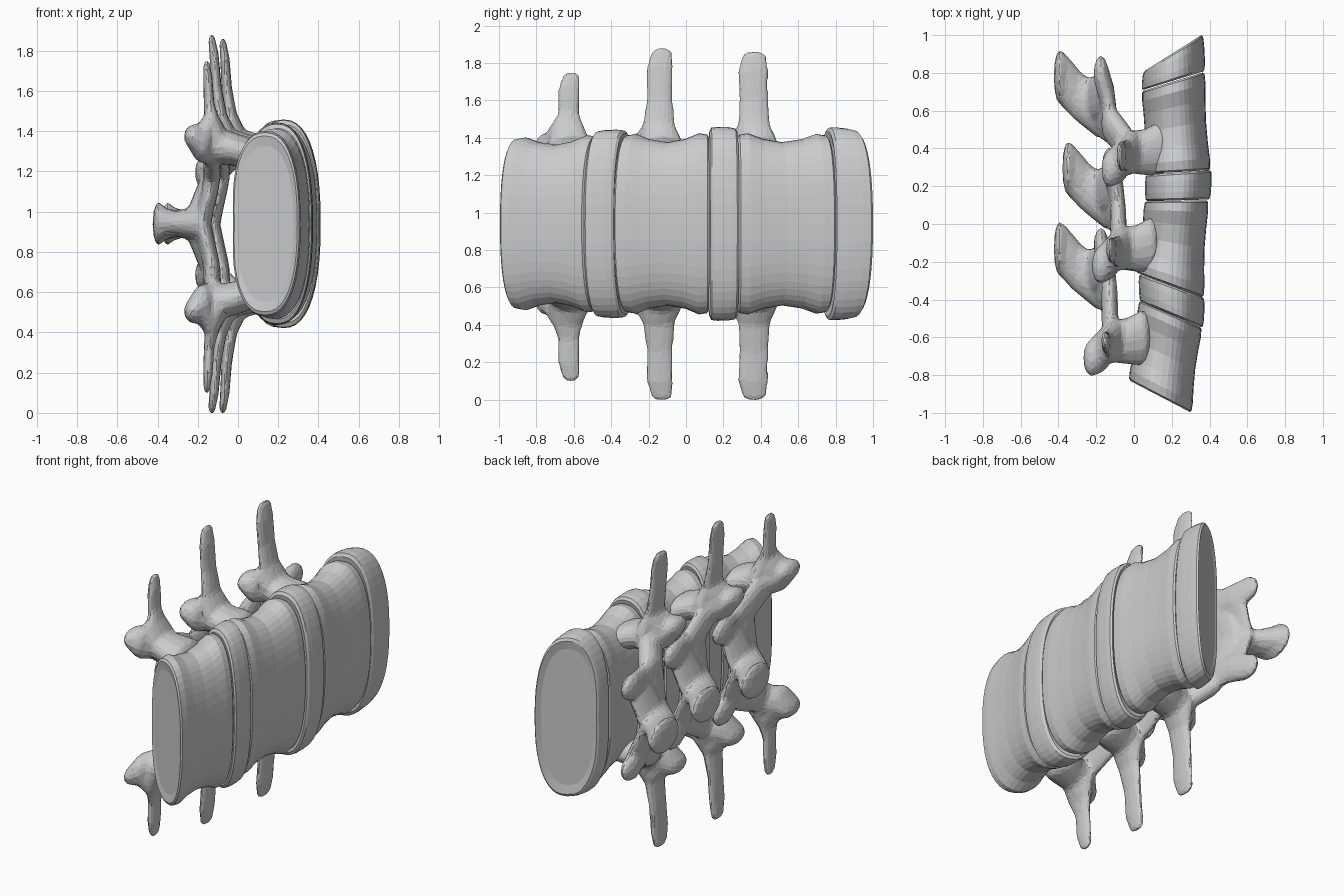
import bpy, bmesh, math
from mathutils import Vector

if "Cube" in bpy.data.objects:
    bpy.data.objects.remove(bpy.data.objects["Cube"])

MID = 0.94      # height of the symmetry plane
SIDES = 44


def finish(name, bm):
    bmesh.ops.recalc_face_normals(bm, faces=bm.faces)
    me = bpy.data.meshes.new(name)
    bm.to_mesh(me)
    bm.free()
    ob = bpy.data.objects.new(name, me)
    bpy.context.collection.objects.link(ob)
    return ob


def outline(t):
    """Kidney-shaped unit section: u = back to front, w = side to side."""
    c, s = math.cos(t), math.sin(t)
    u = math.copysign(abs(c) ** 0.84, c)
    w = math.copysign(abs(s) ** 0.84, s)
    if u < 0:
        u *= 1 - 0.07 * math.exp(-(w / 0.45) ** 2)
    return u, w


def drum(name, lower, upper, rows):
    """Loft between two tilted plates (back x, back y, front x, front y, half width).
    rows: (fraction along, scale depth, scale width)."""
    bm = bmesh.new()
    rings = []
    for f, sd, sw in rows:
        p = [a + (b - a) * f for a, b in zip(lower, upper)]
        back, front = Vector((p[0], p[1], 0)), Vector((p[2], p[3], 0))
        mid, half = (back + front) / 2, (front - back) / 2
        ring = []
        for i in range(SIDES):
            u, w = outline(math.tau * i / SIDES)
            q = mid + half * u * sd
            ring.append(bm.verts.new((q.x, q.y, MID + w * p[4] * sw)))
        rings.append(ring)
    for a, b in zip(rings, rings[1:]):
        for i in range(SIDES):
            j = (i + 1) % SIDES
            bm.faces.new((a[i], a[j], b[j], b[i]))
    bm.faces.new(rings[0])
    bm.faces.new(rings[-1])
    return finish(name, bm)


def blob_chain(bm, nodes, shift, sign):
    """Hull consecutive ellipsoids (x, y, z, rx, ry, rz) into a bony strut."""
    for pair in zip(nodes, nodes[1:]):
        verts = []
        for x, y, z, rx, ry, rz in pair:
            for i in range(7):
                ph = math.pi * i / 6
                for k in range(12 if 0 < i < 6 else 1):
                    th = math.tau * k / 12
                    verts.append(bm.verts.new((
                        x + shift[0] + rx * math.sin(ph) * math.cos(th),
                        y + shift[1] + ry * math.sin(ph) * math.sin(th),
                        MID + sign * (z + rz * math.cos(ph)))))
        bmesh.ops.convex_hull(bm, input=verts)
        loose = [v for v in verts if v.is_valid and not v.link_faces]
        bmesh.ops.delete(bm, geom=loose, context='VERTS')


# Vertebral bodies: flared rims, narrow waist, slightly dished ends
BODY = [(0.02, .82, .84), (0.0, .94, .95), (0.02, .99, .985), (0.12, 1.0, 1.0), (0.28, .97, .94),
        (0.5, .95, .905), (0.72, .97, .94), (0.88, 1.0, 1.0), (0.98, .99, .985), (1.0, .94, .95), (0.98, .82, .84)]
plates = [((-.04, -.82, .305, -1.0, .46), (.015, -.40, .36, -.55, .475)),
          ((-.005, -.25, .37, -.39, .48), (.045, .12, .395, .125, .485)),
          ((.045, .265, .405, .285, .485), (.03, .70, .375, .805, .48))]
for n, (lo, up) in enumerate(plates, 1):
    drum(f"vertebral_body_{n}", lo, up, BODY)

# Discs: slightly bulging pads between and below the bodies
DISC = [(0.06, .85, .85), (0.0, .95, .95), (0.07, 1.0, .99), (0.3, 1.02, 1.0), (0.7, 1.02, 1.0),
        (0.93, 1.0, .99), (1.0, .95, .96), (0.92, .82, .85)]
discs = [((.02, -.405, .365, -.55, .50), (.015, -.26, .372, -.39, .505)),
         ((.05, .12, .402, .13, .52), (.05, .26, .41, .285, .515)),
         ((.03, .705, .375, .81, .52), (.04, .80, .365, 1.005, .505))]
for n, (lo, up) in enumerate(discs, 1):
    drum(f"disc_{n}", lo, up, DISC)

# Arch struts, written for the middle vertebra
PEDICLE = [(.09, -.11, .35, .05, .15, .085), (.01, -.13, .375, .04, .125, .085),
           (-.08, -.13, .39, .045, .11, .09)]
UPPER_FACET = [(-.08, -.12, .38, .05, .10, .09), (-.135, -.19, .40, .055, .11, .10),
               (-.18, -.22, .435, .045, .10, .06)]
PARS = [(-.08, -.10, .35, .045, .10, .09), (-.085, .05, .26, .045, .11, .09)]
LOWER_FACET = [(-.08, .05, .24, .04, .12, .09), (-.095, .19, .23, .04, .11, .085),
               (-.13, .31, .255, .04, .10, .08)]
LAMINA = [(-.08, .05, .24, .04, .12, .09), (-.11, .09, .10, .04, .14, .08),
          (-.135, .11, 0, .045, .14, .08)]
WEB = [(-.11, .21, .20, .035, .11, .065), (-.18, .17, .02, .04, .13, .06)]
SPINOUS = [(-.15, .11, 0, .05, .14, .09), (-.26, .20, 0, .05, .14, .065),
           (-.33, .28, 0, .04, .15, .085), (-.35, .295, 0, .03, .145, .11)]


def transverse(length, tip_x, y_tip, width):
    return [(-.06, -.13, .42, .06, .12, .07), (-.085, -.145, .52, .035, .09, .05),
            (-.09 + tip_x * .45, -.14 + y_tip * .5, length * .72, .027, width * .95, .05),
            (-.09 + tip_x * .7, -.14 + y_tip * .8, length * .88, .024, width, .05),
            (-.09 + tip_x, -.13 + y_tip, length - .035, .018, width * .85, .04)]


# Per vertebra: front shift, rear shift, transverse shape, extra length of the lower one
arches = [((-.045, -.49), (-.045, -.425), (.812, -.02, .005, .062), .03),
          ((0, 0), (0, 0), (.94, -.04, .0, .075), .005),
          ((.05, .51), (-.045, .485), (.922, -.035, -.015, .085), .022)]
for n, (front, rear, tp, extra) in enumerate(arches, 1):
    bm = bmesh.new()
    pars = [tuple(a + b for a, b in zip(node, shift + (0, 0, 0, 0)))
            for node, shift in zip(PARS, (front, rear))]
    for sign in (1, -1):
        wing = transverse(tp[0] + (extra if sign < 0 else 0), *tp[1:])
        for part in (PEDICLE, UPPER_FACET, wing, [UPPER_FACET[1], wing[1]]):
            blob_chain(bm, part, front, sign)
        blob_chain(bm, pars, (0, 0), sign)
        for part in (LOWER_FACET, LAMINA, WEB):
            blob_chain(bm, part, rear, sign)
    blob_chain(bm, SPINOUS, rear, 1)
    arch = finish(f"vertebral_arch_{n}", bm)
    # Fuse the struts into one bone, soften, then facet
    fuse = arch.modifiers.new("fuse", 'REMESH')
    fuse.mode = 'VOXEL'
    fuse.voxel_size = 0.011
    soft = arch.modifiers.new("soften", 'SMOOTH')
    soft.factor = 0.5
    soft.iterations = 14
    facet = arch.modifiers.new("facet", 'DECIMATE')
    facet.ratio = 0.08
